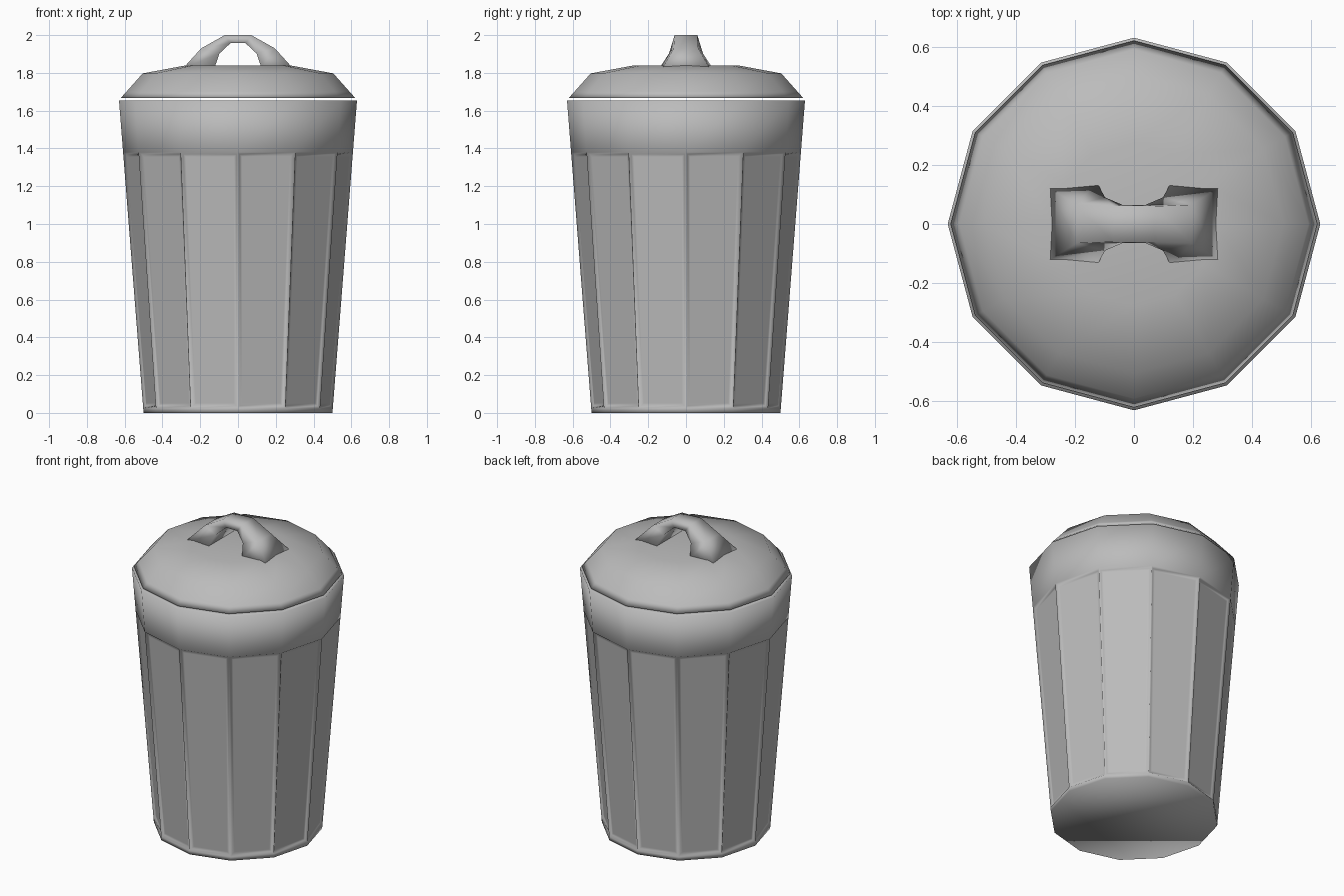
import bpy, bmesh, math

if "Cube" in bpy.data.objects:
    bpy.data.objects.remove(bpy.data.objects["Cube"])

SIDES = 12
steel = bpy.data.materials.new("galvanised grey")
steel.diffuse_color = (0.5, 0.5, 0.5, 1)
steel.use_nodes = True
steel.node_tree.nodes["Principled BSDF"].inputs["Base Color"].default_value = steel.diffuse_color


def finish(bm, name):
    """Turn a bmesh into a smooth shaded grey object."""
    bmesh.ops.recalc_face_normals(bm, faces=bm.faces)
    for f in bm.faces:
        f.smooth = True
    me = bpy.data.meshes.new(name)
    bm.to_mesh(me)
    bm.free()
    me.materials.append(steel)
    ob = bpy.data.objects.new(name, me)
    bpy.context.collection.objects.link(ob)
    return ob


def lathe(bm, profile):
    """Stack twelve-sided rings of (radius, z), capped at both ends."""
    rings = []
    for r, z in profile:
        rings.append([bm.verts.new((r * math.cos(math.tau * i / SIDES),
                                    r * math.sin(math.tau * i / SIDES), z))
                      for i in range(SIDES)])
    bands = []
    for a, b in zip(rings, rings[1:]):
        bands.append([bm.faces.new((a[i], a[(i + 1) % SIDES],
                                    b[(i + 1) % SIDES], b[i]))
                      for i in range(SIDES)])
    bm.faces.new(rings[0][::-1])
    bm.faces.new(rings[-1])
    return bands


# Can body: tapered, with a recessed panel on every side
def can_radius(z):
    return 0.5 + 0.13 * z / 1.655


bm = bmesh.new()
bands = lathe(bm, [(can_radius(z), z) for z in (0, 0.025, 1.38, 1.655)]
              + [(0.6, 1.655)])
bm.normal_update()
panels = bands[1]
bmesh.ops.inset_individual(bm, faces=panels, thickness=0.016, depth=-0.012)
bmesh.ops.inset_individual(bm, faces=panels, thickness=0.02, depth=0)
finish(bm, "can_body")

# Lid: shallow dome with a sloping edge, floating just above the rim
bm = bmesh.new()
lathe(bm, [(0.62, 1.668), (0.59, 1.701), (0.505, 1.797), (0.275, 1.84)])
finish(bm, "lid")

# Handle: arched bar flaring into wide feet
# stations: outer x, outer z, outer half width, inner x, inner z, inner half width
half = [(0.29, 1.825, 0.125, 0.125, 1.825, 0.14),
        (0.195, 1.93, 0.065, 0.098, 1.903, 0.09),
        (0.07, 2.0, 0.06, 0.04, 1.957, 0.065)]
stations = [(1, s) for s in half] + [(-1, s) for s in reversed(half)]
bm = bmesh.new()
loops = []
for sx, (ox, oz, ow, ix, iz, iw) in stations:
    loops.append([bm.verts.new(p) for p in (
        (sx * ox, -ow, oz), (sx * ox, ow, oz),
        (sx * ix, iw, iz), (sx * ix, -iw, iz))])
for a, b in zip(loops, loops[1:]):
    for i in range(4):
        j = (i + 1) % 4
        bm.faces.new((a[i], a[j], b[j], b[i]))
bm.faces.new(loops[0])
bm.faces.new(loops[-1])
finish(bm, "handle")
